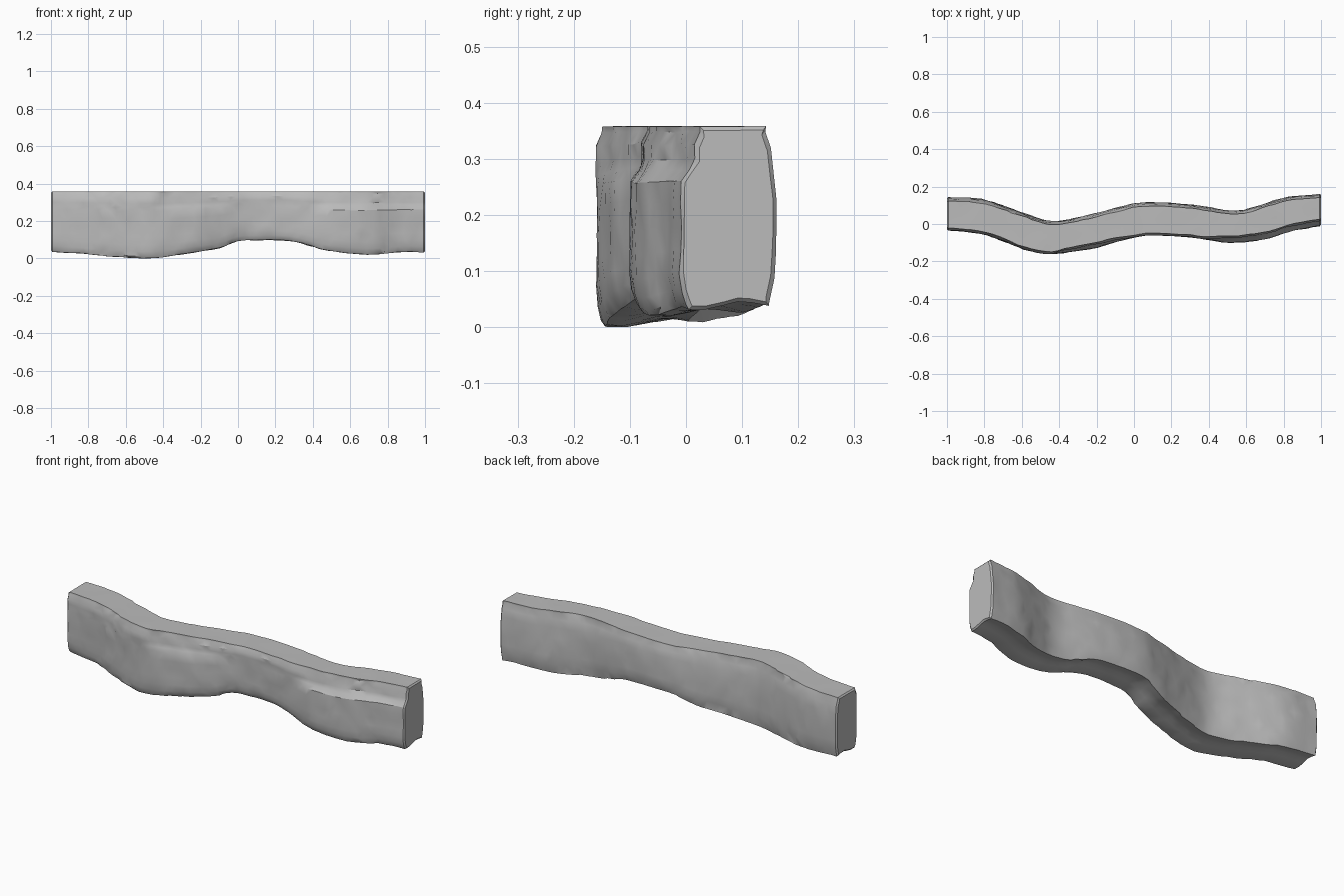
import bpy, bmesh, math, random
from mathutils import Vector, noise

if "Cube" in bpy.data.objects:
    bpy.data.objects.remove(bpy.data.objects["Cube"])

random.seed(4)

# Wall stations along x: front y, back y, underside z
FRONT = [(-1, -.033), (-.8, -.055), (-.6, -.13), (-.5, -.157), (-.4, -.157), (-.2, -.125), (0, -.07),
         (.1, -.06), (.3, -.07), (.5, -.1), (.6, -.095), (.7, -.08), (.85, -.035), (1, -.01)]
BACK = [(-1, .145), (-.8, .13), (-.6, .062), (-.45, .018), (-.3, .035), (-.1, .085), (0, .11),
        (.1, .116), (.3, .105), (.45, .08), (.55, .072), (.65, .092), (.8, .14), (1, .162)]
BASE = [(-1, .038), (-.85, .03), (-.7, .015), (-.5, .004), (-.4, .01), (-.2, .04), (-.1, .058),
        (0, .095), (.1, .1), (.3, .093), (.45, .05), (.6, .03), (.7, .022), (.9, .038), (1, .034)]
TOP = .362


def curve(pts, x):
    """Smooth interpolation through the stations."""
    n = len(pts)
    for i in range(n - 1):
        (x0, a), (x1, b) = pts[i], pts[i + 1]
        if x <= x1 + 1e-6:
            def slope(j):
                p, q = pts[max(j - 1, 0)], pts[min(j + 1, n - 1)]
                return (q[1] - p[1]) / (q[0] - p[0])
            h = x1 - x0
            t = (x - x0) / h
            return ((2*t**3 - 3*t*t + 1) * a + (t**3 - 2*t*t + t) * h * slope(i)
                    + (3*t*t - 2*t**3) * b + (t**3 - t*t) * h * slope(i + 1))
    return pts[-1][1]


def step(a, b, x):
    t = min(max((x - a) / (b - a), 0), 1)
    return t * t * (3 - 2 * t)


def ring(x, inset=0):
    """Cross-section: rounded block with a worn upper front and a grooved underside."""
    f, b, z0 = curve(FRONT, x) + inset, curve(BACK, x) - inset, curve(BASE, x) + inset
    top = TOP - inset
    worn = step(.35, .5, x) + .6 * step(-.45, -.36, x) * step(0, -.15, x)
    pts = []
    for i, t in enumerate((.035, .1, .2, .32, .45, .58, .7, .76, .82, .9, .97)):   # front, going up
        z = z0 + (top - z0) * t
        cut = worn * .026 * step(.258, .3, z)
        cut += .010 * (i in (0, 10)) + .004 * (i == 1)
        pts.append((f + cut, z))
    f_top = f + worn * .026
    for t in (.07, .25, .5, .75, .93):                                             # top
        pts.append((f_top + (b - .008 - f_top) * t, top))
    for t in (.97, .88, .75, .6, .45, .3, .17, .05):                               # back, going down
        bulge = .014 * (t - .4) ** 2 / .35
        pts.append((b - bulge - .006 * (t in (.97, .05)), z0 + (top - z0) * t))
    for t, up in ((.93, .009), (.75, .014), (.6, .015), (.45, .008), (.25, .001), (.09, .002)):  # underside
        pts.append((f + (b - f) * t, z0 + up))
    return pts


def rough(p):
    """Chipped stone displacement."""
    q = Vector((p.x * 14, p.y * 14, p.z * 14))
    return noise.noise_vector(q) * .0045


bm = bmesh.new()
N = 58
xs = [(-1, .007)] + [(-.993 + 1.986 * i / N, 0) for i in range(N + 1)] + [(1, .007)]
rings = []
for k, (x, inset) in enumerate(xs):
    row = []
    for y, z in ring(x, inset):
        inner = 2 <= k <= len(xs) - 3
        jx = random.uniform(-.009, .009) if inner else 0
        d = rough(Vector((x, y, z)))
        d.x = jx
        d.z *= .3 if z > TOP - .015 else .7
        d.z = max(d.z, -.003)
        row.append(bm.verts.new(Vector((x, y, z)) + d))
    rings.append(row)
n = len(rings[0])

# Skin between the cross-sections
for a, b in zip(rings, rings[1:]):
    for i in range(n):
        j = (i + 1) % n
        bm.faces.new((a[i], b[i], b[j], a[j]))

# End caps
for row in (rings[0], rings[-1]):
    bm.faces.new(row)
bmesh.ops.triangulate(bm, faces=bm.faces[:])
bmesh.ops.recalc_face_normals(bm, faces=bm.faces[:])

# Rest on the ground
low = min(v.co.z for v in bm.verts)
bmesh.ops.translate(bm, verts=bm.verts[:], vec=(0, 0, -low))

mesh = bpy.data.meshes.new("stone_wall")
bm.to_mesh(mesh)
bm.free()
stone = bpy.data.materials.new("grey stone")
stone.diffuse_color = (.5, .5, .5, 1)
stone.use_nodes = True
stone.node_tree.nodes["Principled BSDF"].inputs["Base Color"].default_value = stone.diffuse_color
mesh.materials.append(stone)
wall = bpy.data.objects.new("stone_wall", mesh)
bpy.context.collection.objects.link(wall)

# Soft facets with crisp corners
bpy.context.view_layer.objects.active = wall
wall.select_set(True)
bpy.ops.object.shade_smooth_by_angle(angle=math.radians(30))
